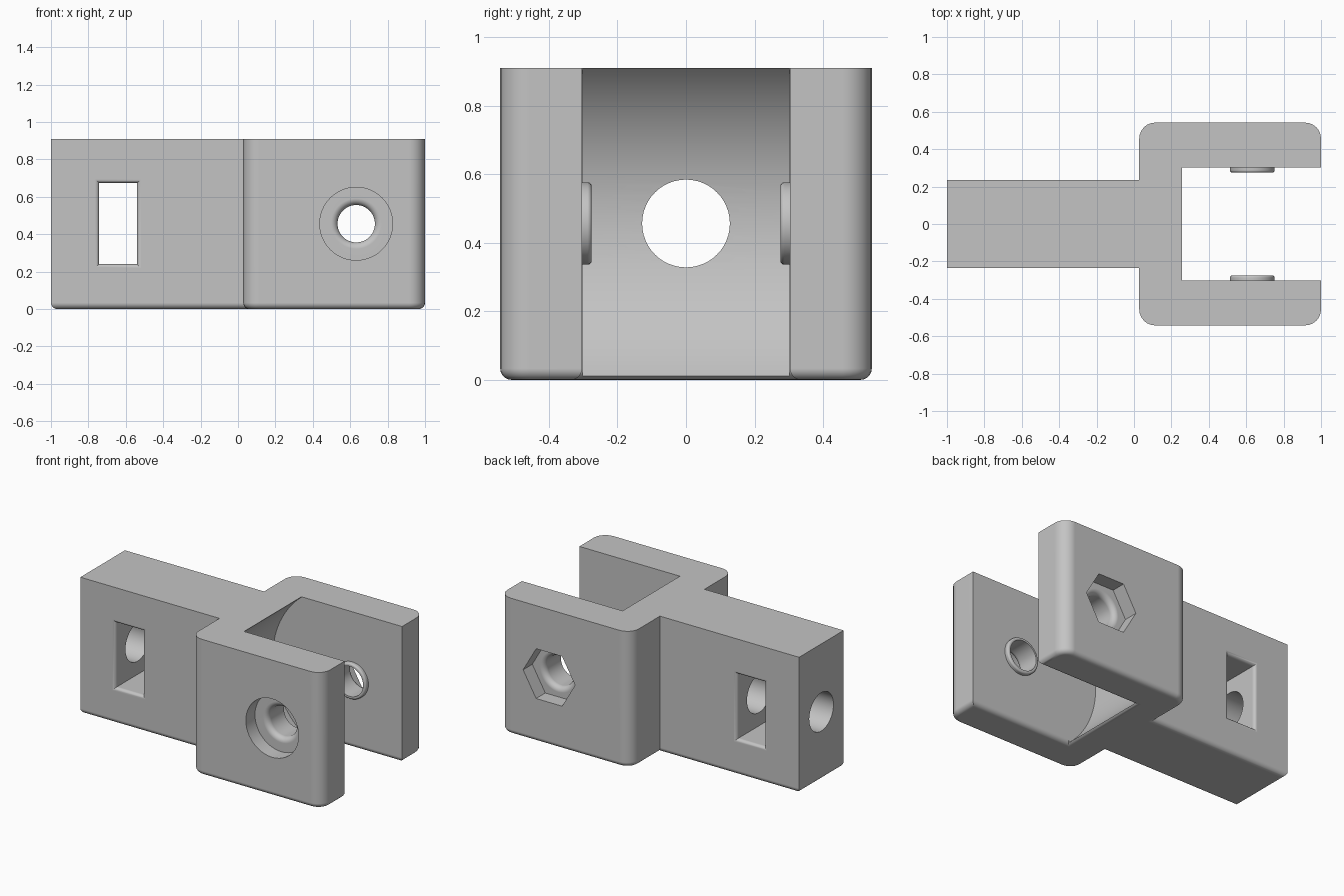
import bpy, bmesh, math

if "Cube" in bpy.data.objects:
    bpy.data.objects.remove(bpy.data.objects["Cube"])

HEIGHT, MID = 0.91, 0.456      # block height, hole centre height
PIN_X = 0.632                  # pivot pin position
ARM_Y, FORK_Y, SLOT_Y = 0.235, 0.542, 0.303

grey = bpy.data.materials.new("light grey")
grey.diffuse_color = (0.55, 0.55, 0.55, 1)
grey.use_nodes = True
grey.node_tree.nodes["Principled BSDF"].inputs["Base Color"].default_value = grey.diffuse_color


def add_object(name, bm):
    bmesh.ops.recalc_face_normals(bm, faces=bm.faces[:])
    mesh = bpy.data.meshes.new(name)
    bm.to_mesh(mesh)
    bm.free()
    mesh.materials.append(grey)
    obj = bpy.data.objects.new(name, mesh)
    bpy.context.collection.objects.link(obj)
    return obj


def loft(name, rings):
    """Closed solid through a row of matching rings."""
    bm = bmesh.new()
    rows = [[bm.verts.new(p) for p in ring] for ring in rings]
    n = len(rows[0])
    for a, b in zip(rows, rows[1:]):
        for i in range(n):
            bm.faces.new((a[i], a[(i + 1) % n], b[(i + 1) % n], b[i]))
    bm.faces.new(rows[0])
    bm.faces.new(rows[-1])
    return add_object(name, bm)


def ring_y(r, y, n=48):
    """Ring around the pin axis."""
    return [(PIN_X + r * math.cos(2 * math.pi * i / n), y,
             MID + r * math.sin(2 * math.pi * i / n)) for i in range(n)]


def ring_x(r, x, n=48):
    return [(x, r * math.cos(2 * math.pi * i / n),
             MID + r * math.sin(2 * math.pi * i / n)) for i in range(n)]


def arc(cx, cy, r, start, end, steps=6):
    return [(cx + r * math.cos(math.radians(start + (end - start) * i / steps)),
             cy + r * math.sin(math.radians(start + (end - start) * i / steps)))
            for i in range(steps + 1)]


# Fork and arm: one extruded outline with rounded outer corners
R = 0.085
half = [(-1, -ARM_Y), (0.028, -ARM_Y)]
half += arc(0.028 + R, -FORK_Y + R, R, 180, 270)
half += arc(1 - R, -FORK_Y + R, R, 270, 360)
half += [(1, -SLOT_Y), (0.257, -SLOT_Y)]
outline = half + [(x, -y) for x, y in reversed(half)]
bracket = loft("bracket", [[(x, y, z) for x, y in outline] for z in (0, HEIGHT)])

# Rounded bottom rim
bm = bmesh.new()
bm.from_mesh(bracket.data)
rim = [e for e in bm.edges if all(v.co.z < 0.001 for v in e.verts)]
bmesh.ops.bevel(bm, geom=rim, offset=0.033, segments=5, profile=0.5, affect='EDGES')
bm.to_mesh(bracket.data)
bm.free()

steps = []

# Round clearance at the back of the slot
w = SLOT_Y - 0.0005
steps.append((loft("slot_cutter", [ring_y(0.587, y, 128) for y in (-w, w)]), 'DIFFERENCE'))

# Rounded bosses on the inner fork faces
for side, name in ((-1, "front_boss"), (1, "back_boss")):
    edge = [(0.108 + dx, 0.287 - dy) for dx, dy in arc(0, 0, 0.012, 0, 90, 4)]
    rings = [ring_y(0.12, side * 0.33)] + [ring_y(r, side * y) for r, y in edge]
    steps.append((loft(name, rings), 'UNION'))

# Pin hole with round counterbore in front and rounded shoulders
F, FLOOR = 0.035, 0.445
shoulder = [(0.1 + F - F * math.sin(t * math.pi / 12), FLOOR - F + F * math.cos(t * math.pi / 12))
            for t in range(7)]
pin = [(0.195, -0.6), (0.195, -FLOOR)] + [(r, -y) for r, y in shoulder]
pin += shoulder[::-1] + [(0.1 + F, FLOOR + 0.02)]
steps.append((loft("pin_cutter", [ring_y(r, y) for r, y in pin]), 'DIFFERENCE'))

# Hexagonal nut pocket at the back
steps.append((loft("nut_cutter", [ring_y(0.192, y, 6) for y in (FLOOR, 0.6)]), 'DIFFERENCE'))

# Bore along the arm
steps.append((loft("bore_cutter", [ring_x(0.128, x) for x in (-1.1, 0.4)]), 'DIFFERENCE'))

# Window through the arm with rounded rims
G = 0.022
flare = [(G - G * math.sin(t * math.pi / 10), ARM_Y - G + G * math.cos(t * math.pi / 10))
         for t in range(6)]
sections = [(G, -0.3)] + [(o, -y) for o, y in flare] + flare[::-1] + [(G, 0.3)]
window = [[(-0.742 - o, y, 0.24 - o), (-0.54 + o, y, 0.24 - o),
           (-0.54 + o, y, 0.673 + o), (-0.742 - o, y, 0.673 + o)] for o, y in sections]
steps.append((loft("window_cutter", window), 'DIFFERENCE'))

# Combine everything into the bracket
for helper, operation in steps:
    mod = bracket.modifiers.new(helper.name, 'BOOLEAN')
    mod.object, mod.operation, mod.solver = helper, operation, 'EXACT'
    helper.hide_render = True
bpy.context.view_layer.update()
depsgraph = bpy.context.evaluated_depsgraph_get()
solid = bpy.data.meshes.new_from_object(bracket.evaluated_get(depsgraph))
bracket.modifiers.clear()
bracket.data = solid
for helper, _ in steps:
    bpy.data.objects.remove(helper)

# Smooth rounds, crisp edges
bpy.context.view_layer.objects.active = bracket
bracket.select_set(True)
bpy.ops.object.shade_smooth_by_angle(angle=math.radians(30))
weighted = bracket.modifiers.new("weighted_normals", 'WEIGHTED_NORMAL')
weighted.keep_sharp = True
